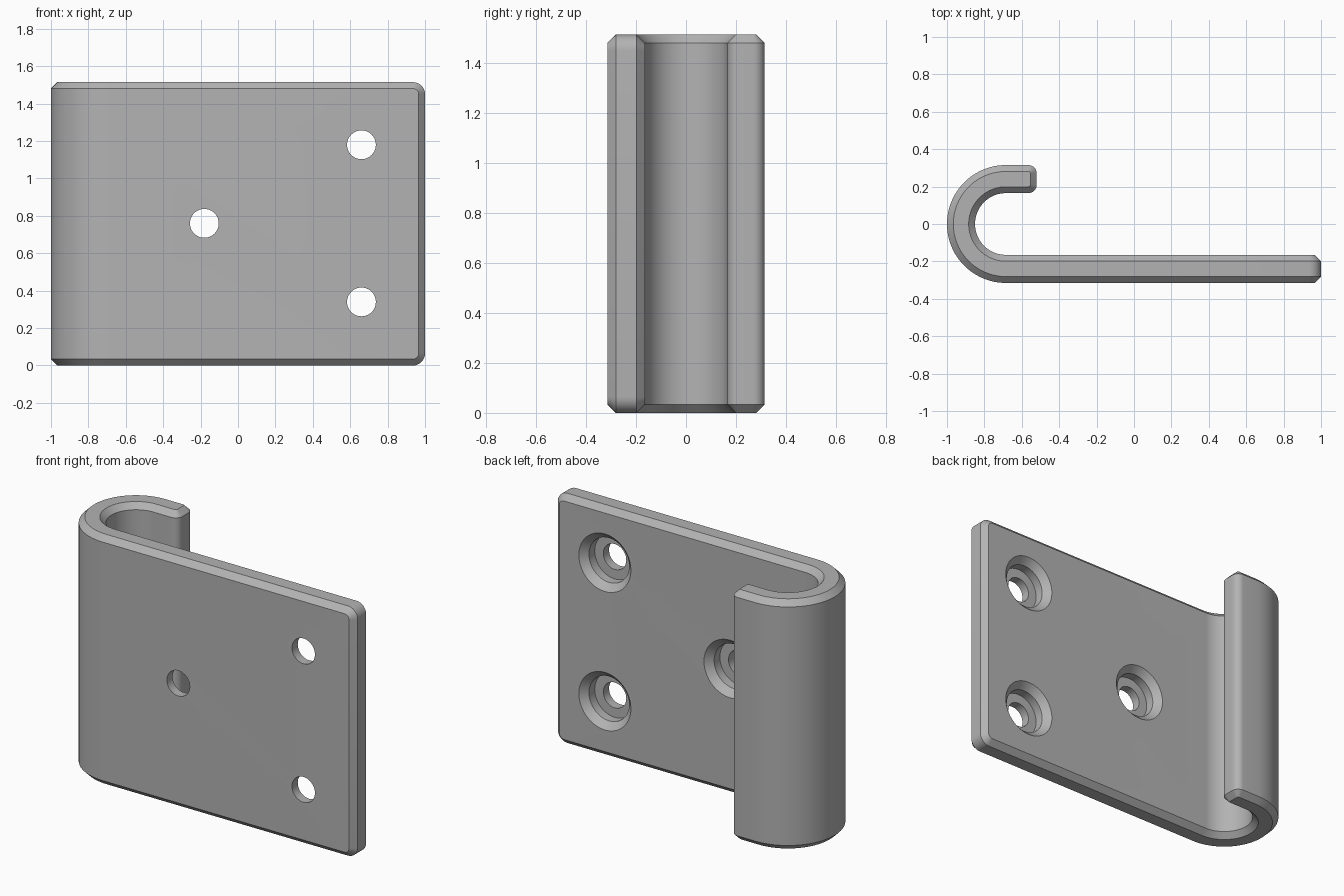
import bpy, bmesh
from math import sin, cos, pi, radians
from mathutils import Vector, Matrix

if "Cube" in bpy.data.objects:
    bpy.data.objects.remove(bpy.data.objects["Cube"])

HEIGHT = 1.515      # total height
W = 0.075           # half thickness of the strip
C = 0.034           # edge chamfer
R = 0.24            # centreline radius of the hook
HOOK_X = -0.685     # hook centre
LIP_X = -0.52       # free end of the hook
LIP_R = 0.045       # rounding of the lip end, seen from above
CORNER_R = 0.065    # rounding of the plate corners, seen from the front

grey = bpy.data.materials.new("steel grey")
grey.use_nodes = True
grey.diffuse_color = (0.45, 0.45, 0.45, 1)
grey.node_tree.nodes["Principled BSDF"].inputs["Base Color"].default_value = (0.45, 0.45, 0.45, 1)


def ring(side, chamfer_side, top_side, z_side, z_top):
    """Eight-point chamfered section; each argument maps a side (-1 or 1)."""
    lo, hi = HEIGHT - z_side, z_side
    lo_t, hi_t = HEIGHT - z_top, z_top
    a, d = side(-1), side(1)
    b, c = top_side(-1), top_side(1)
    return [(*a, lo), (*b, lo_t), (*c, lo_t), (*d, lo),
            (*d, hi), (*c, hi_t), (*b, hi_t), (*a, hi)]


def plain(x, y, nx, ny):
    """Section on the constant-thickness part of the strip."""
    return ring(lambda s: (x + s * W * nx, y + s * W * ny), None,
                lambda s: (x + s * (W - C) * nx, y + s * (W - C) * ny),
                HEIGHT - C, HEIGHT)


sections = []
STEPS = 8

# Plate end: corners rounded in the face of the plate
for i in range(STEPS + 1):
    t = i / STEPS * pi / 2
    cx, cz = 1 - CORNER_R, HEIGHT - CORNER_R
    inner = CORNER_R - C
    sections.append(ring(
        lambda s: (cx + inner * cos(t), -R - s * W), None,
        lambda s: (cx + CORNER_R * cos(t), -R - s * (W - C)),
        cz + inner * sin(t), cz + CORNER_R * sin(t)))

# Hook arc from the plate round to the lip
ARC = 48
for i in range(ARC + 1):
    t = -pi / 2 - pi * i / ARC
    sections.append(plain(HOOK_X + R * cos(t), R * sin(t), cos(t), sin(t)))

# Lip end: vertical edges rounded
for i in range(STEPS + 1):
    t = i / STEPS * pi / 2

    def lip(r):
        return lambda s: (LIP_X - LIP_R + r * sin(t),
                          R + s * (W - LIP_R + r * cos(t)))
    sections.append(ring(lip(LIP_R), None, lip(LIP_R - C), HEIGHT - C, HEIGHT))

# Skin the sections and close both ends
bm = bmesh.new()
rings = [[bm.verts.new(p) for p in sec] for sec in sections]
for r0, r1 in zip(rings, rings[1:]):
    for k in range(8):
        n = (k + 1) % 8
        bm.faces.new((r0[k], r0[n], r1[n], r1[k]))
A, B, Cc, D, E, F, G, H = rings[0]
for f in ((A, B, G, H), (B, Cc, F, G), (Cc, D, E, F)):
    bm.faces.new(f)
A, B, Cc, D, E, F, G, H = rings[-1]
for f in ((A, D, E, H), (A, B, Cc, D), (E, F, G, H)):
    bm.faces.new(f)
bmesh.ops.recalc_face_normals(bm, faces=bm.faces)
mesh = bpy.data.meshes.new("hook_plate")
bm.to_mesh(mesh)
bm.free()
mesh.materials.append(grey)
plate = bpy.data.objects.new("hook_plate", mesh)
bpy.context.collection.objects.link(plate)

# Stepped screw holes: (radius, y) profile turned about the y axis
back = W - R
profile = [(0.077, -0.40), (0.077, back - 0.095), (0.135, back - 0.095),
           (0.135, back - 0.04), (0.175, back), (0.175, back + 0.04)]
SIDES = 40
bm = bmesh.new()
for hx, hz in ((0.66, 1.18), (0.66, 0.34), (-0.18, 0.76)):
    loops = [[bm.verts.new((hx + r * cos(2 * pi * k / SIDES), y,
                            hz + r * sin(2 * pi * k / SIDES)))
              for k in range(SIDES)] for r, y in profile]
    for l0, l1 in zip(loops, loops[1:]):
        for k in range(SIDES):
            n = (k + 1) % SIDES
            bm.faces.new((l0[k], l0[n], l1[n], l1[k]))
    bm.faces.new(loops[0])
    bm.faces.new(loops[-1])
bmesh.ops.recalc_face_normals(bm, faces=bm.faces)
cut_mesh = bpy.data.meshes.new("screw_hole_cutter")
bm.to_mesh(cut_mesh)
bm.free()
cut_mesh.materials.append(grey)
cutter = bpy.data.objects.new("screw_hole_cutter", cut_mesh)
cutter.hide_render = True
bpy.context.collection.objects.link(cutter)

mod = plate.modifiers.new("screw_holes", 'BOOLEAN')
mod.operation = 'DIFFERENCE'
mod.solver = 'EXACT'
mod.object = cutter
for o in bpy.context.selected_objects:
    o.select_set(False)
plate.select_set(True)
bpy.context.view_layer.objects.active = plate
bpy.ops.object.modifier_apply(modifier=mod.name)
bpy.data.objects.remove(cutter)
bpy.ops.object.shade_smooth_by_angle(angle=radians(30))
